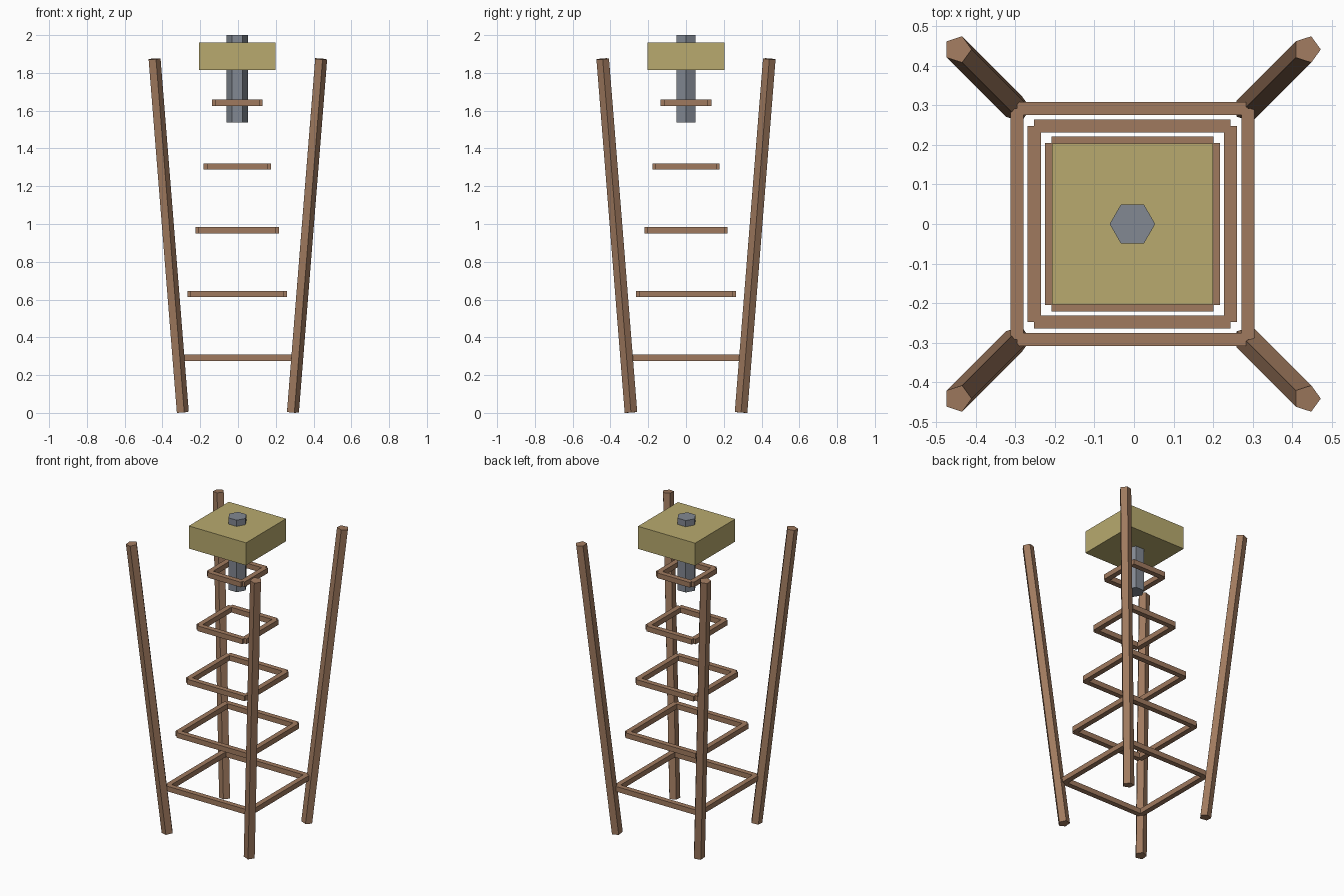
import bpy, math
from mathutils import Vector

if "Cube" in bpy.data.objects:
    bpy.data.objects.remove(bpy.data.objects["Cube"])

CX = -0.004  # the frame's axis sits slightly left of the bounding-box centre


def material(name, rgb):
    m = bpy.data.materials.new(name)
    m.diffuse_color = (*rgb, 1)
    m.use_nodes = True
    m.node_tree.nodes["Principled BSDF"].inputs["Base Color"].default_value = m.diffuse_color
    return m


wood = material("brown wood", (0.352, 0.195, 0.114))
straw = material("straw yellow", (0.479, 0.402, 0.156))
steel = material("blue grey steel", (0.223, 0.246, 0.287))


def box(name, centre, size, mat):
    bpy.ops.mesh.primitive_cube_add(size=1, location=centre)
    ob = bpy.context.object
    ob.name = name
    ob.scale = size
    ob.data.materials.append(mat)
    return ob


def prism(name, start, end, radius, sides, mat):
    """Flat-sided rod between two points, with one corner towards +x."""
    start, end = Vector(start), Vector(end)
    axis = end - start
    bpy.ops.mesh.primitive_cylinder_add(vertices=sides, radius=radius, depth=axis.length)
    ob = bpy.context.object
    ob.name = name
    # primitive starts at +y, so turn its first corner onto +x
    ob.data.transform(Vector((0, 1, 0)).rotation_difference(Vector((1, 0, 0))).to_matrix().to_4x4())
    ob.rotation_mode = 'QUATERNION'
    ob.rotation_quaternion = Vector((0, 0, 1)).rotation_difference(axis)
    ob.location = (start + end) / 2
    ob.data.materials.append(mat)
    return ob


# Four splayed pentagonal poles
for sx, side in ((-1, "left"), (1, "right")):
    for sy, end in ((-1, "front"), (1, "back")):
        prism(f"pole_{end}_{side}",
              (CX + sx * 0.2915, sy * 0.2915, 0.004),
              (CX + sx * 0.441, sy * 0.441, 1.874), 0.035, 5, wood)

# Five square rings, shrinking upwards
BAR = 0.033
for i in range(5):
    half = 0.2915 - 0.0435 * i
    z = 0.2915 + 0.3375 * i
    for s, a, b in ((-1, "front", "left"), (1, "back", "right")):
        box(f"ring_{i + 1}_{a}_bar", (CX, s * half, z), (2 * half, BAR, BAR), wood)
        box(f"ring_{i + 1}_{b}_bar", (CX + s * half, 0, z), (BAR, 2 * half, BAR), wood)

# Square block on top with a hexagonal rod through it
box("top_block", (CX, 0, 1.8875), (0.406, 0.406, 0.145), straw)
prism("hex_rod", (CX, 0, 1.538), (CX, 0, 2.0), 0.0575, 6, steel)
